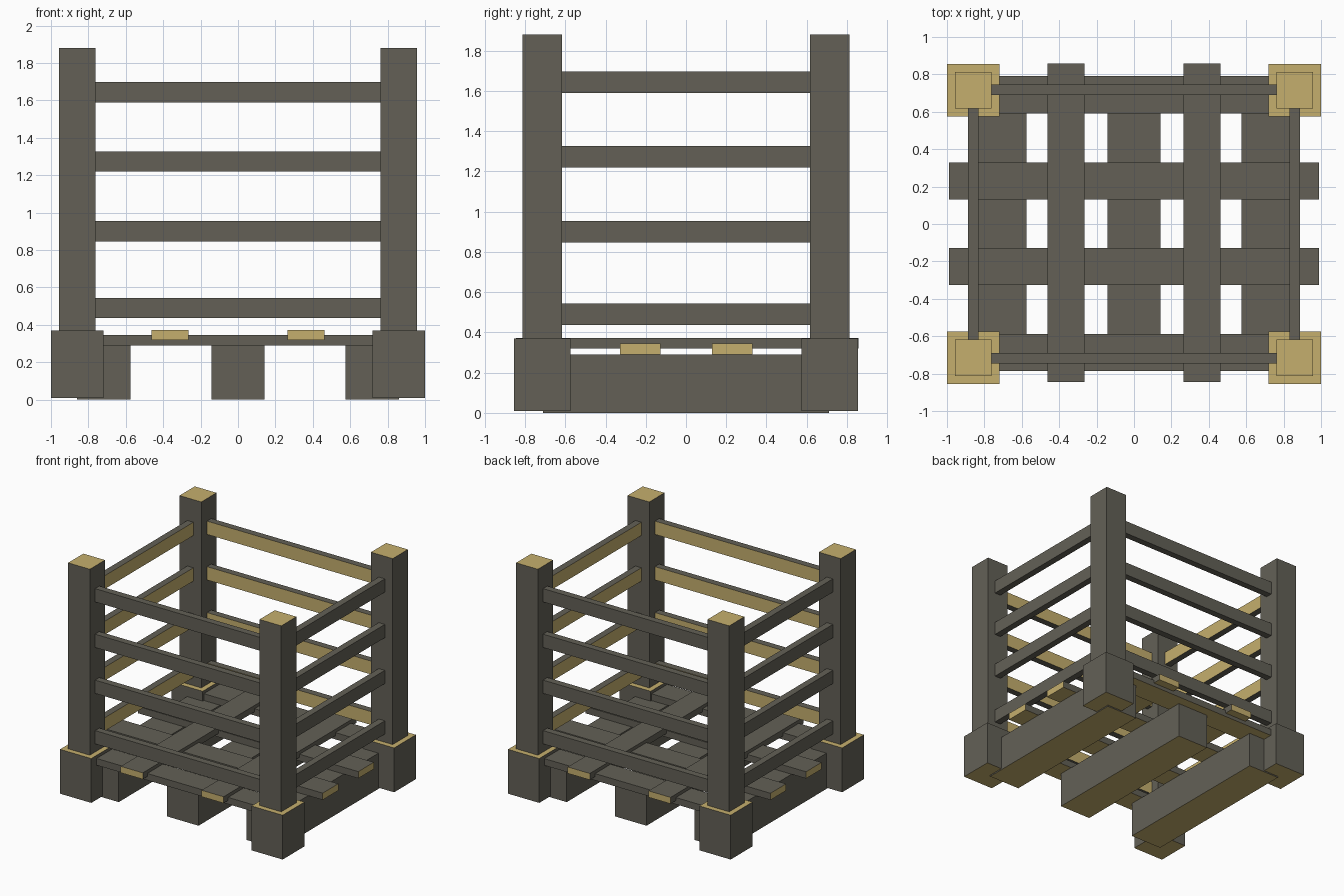
import bpy
import bmesh
from mathutils import Vector

cube = bpy.data.objects.get("Cube")
if cube:
    bpy.data.objects.remove(cube, do_unlink=True)


def make_material(name, rgb):
    mat = bpy.data.materials.new(name)
    mat.use_nodes = True
    color = (*rgb, 1.0)
    mat.diffuse_color = color
    mat.node_tree.nodes["Principled BSDF"].inputs["Base Color"].default_value = color
    return mat


weathered = make_material("weathered grey wood", (0.125, 0.118, 0.094))
fresh_cut = make_material("pale cut wood", (0.56, 0.43, 0.155))

UP, DOWN = Vector((0, 0, 1)), Vector((0, 0, -1))


def board(name, x, y, z, cut_sides=()):
    """Box spanning the given ranges; faces pointing along cut_sides are pale."""
    bm = bmesh.new()
    bmesh.ops.create_cube(bm, size=1)
    for v in bm.verts:
        v.co = Vector([lo + (c + 0.5) * (hi - lo) for c, (lo, hi) in zip(v.co, (x, y, z))])
    bm.normal_update()
    for f in bm.faces:
        f.material_index = int(any(f.normal.dot(d) > 0.9 for d in cut_sides))
    mesh = bpy.data.meshes.new(name)
    bm.to_mesh(mesh)
    bm.free()
    mesh.materials.append(weathered)
    mesh.materials.append(fresh_cut)
    obj = bpy.data.objects.new(name, mesh)
    bpy.context.collection.objects.link(obj)
    return obj


def around(center, width):
    return (center - width / 2, center + width / 2)


# Corner feet and posts
POST_X, POST_Y = 0.86, 0.715
for sx, side in ((1, "left"), (-1, "right")):
    for sy, end in ((-1, "front"), (1, "back")):
        cx, cy = sx * POST_X, sy * POST_Y
        board(f"{end}_{side}_foot", around(cx, 0.28), around(cy, 0.28), (0.01, 0.37), (UP, DOWN))
        board(f"{end}_{side}_post", around(cx, 0.195), around(cy, 0.195), (0.36, 1.88), (UP,))

# Pallet beams running front to back
for cx, side in ((-0.717, "right"), (0, "middle"), (0.717, "left")):
    board(f"{side}_beam", around(cx, 0.285), (-0.71, 0.71), (0, 0.29), (DOWN,))

# Lower deck planks running side to side
ALONG_X = (Vector((1, 0, 0)), Vector((-1, 0, 0)))
ALONG_Y = (Vector((0, 1, 0)), Vector((0, -1, 0)))
for cy in (-0.687, -0.227, 0.23, 0.69):
    board("cross_plank", (-0.99, 0.99), around(cy, 0.2), (0.29, 0.345), (*ALONG_X, DOWN))

# Upper deck planks running front to back
for cx in (-0.363, 0.363):
    board("deck_plank", around(cx, 0.198), (-0.845, 0.858), (0.32, 0.372), (*ALONG_Y, DOWN))

# Fence rails, pale on the inside
for level in range(4):
    z = (0.49, 0.9, 1.273, 1.643)[level]
    for s in (-1, 1):
        board("end_rail", (-0.765, 0.765), around(s * 0.718, 0.055), around(z, 0.108),
              (Vector((0, -s, 0)),))
        board("side_rail", around(s * 0.86, 0.055), (-0.62, 0.62), around(z, 0.108),
              (Vector((-s, 0, 0)),))
